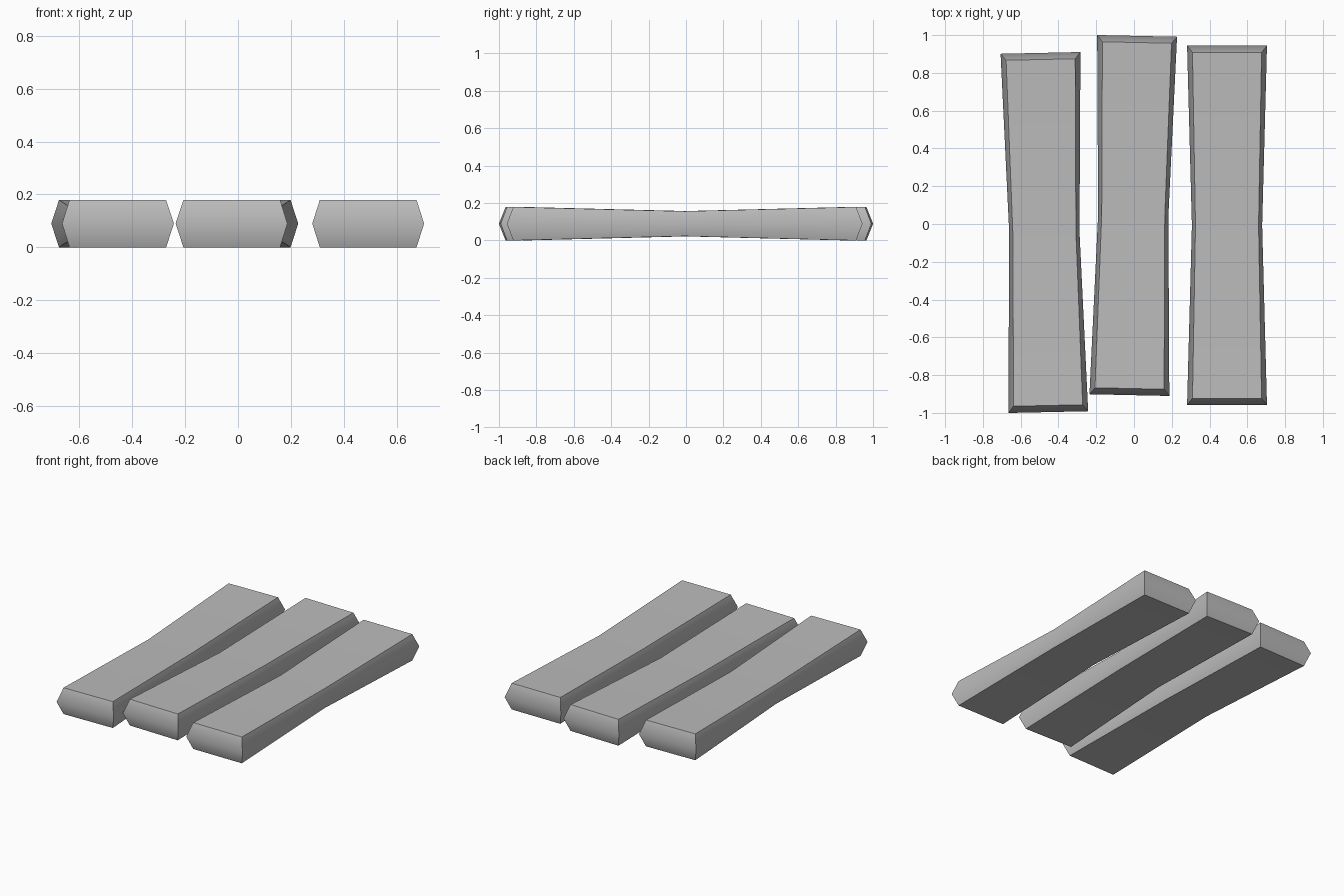
import bpy
import bmesh
import math

cube = bpy.data.objects.get("Cube")
if cube:
    bpy.data.objects.remove(cube, do_unlink=True)

grey = bpy.data.materials.new("plain grey")
grey.use_nodes = True
colour = (0.5, 0.5, 0.5, 1)
grey.diffuse_color = colour
grey.node_tree.nodes["Principled BSDF"].inputs["Base Color"].default_value = colour

MID_Z = 0.0895


def add_ring(bm, end_width, waist_width, length, end_z, waist_z):
    """Waisted outline: two corners at each end and one point at each side of the waist."""
    outline = [(-end_width, -length, end_z), (end_width, -length, end_z),
               (waist_width, 0, waist_z),
               (end_width, length, end_z), (-end_width, length, end_z),
               (-waist_width, 0, waist_z)]
    return [bm.verts.new(p) for p in outline]


def add_plank(name, x, y, turn):
    bm = bmesh.new()
    # bottom, ridge and top outlines
    bottom = add_ring(bm, 0.183, 0.167, 0.916, -MID_Z, -0.0665)
    ridge = add_ring(bm, 0.2115, 0.186, 0.951, 0, 0)
    top = add_ring(bm, 0.183, 0.167, 0.916, MID_Z, 0.0665)
    # bevelled sides and ends
    for low, high in ((bottom, ridge), (ridge, top)):
        for i in range(6):
            j = (i + 1) % 6
            bm.faces.new((low[i], low[j], high[j], high[i]))
    # top and bottom, each folded at the waist
    for ring in (bottom, top):
        bm.faces.new((ring[0], ring[1], ring[2], ring[5]))
        bm.faces.new((ring[5], ring[2], ring[3], ring[4]))
    bmesh.ops.recalc_face_normals(bm, faces=bm.faces)

    mesh = bpy.data.meshes.new(name)
    bm.to_mesh(mesh)
    bm.free()
    mesh.materials.append(grey)
    plank = bpy.data.objects.new(name, mesh)
    plank.location = (x, y, MID_Z)
    plank.rotation_euler.z = turn
    bpy.context.collection.objects.link(plank)

    bpy.ops.object.select_all(action="DESELECT")
    plank.select_set(True)
    bpy.context.view_layer.objects.active = plank
    bpy.ops.object.shade_smooth_by_angle(angle=math.radians(55))


# three loosely laid planks
add_plank("right_plank", -0.4745, -0.045, 0.0215)
add_plank("middle_plank", -0.004, 0.045, -0.0215)
add_plank("left_plank", 0.4925, -0.007, 0)
